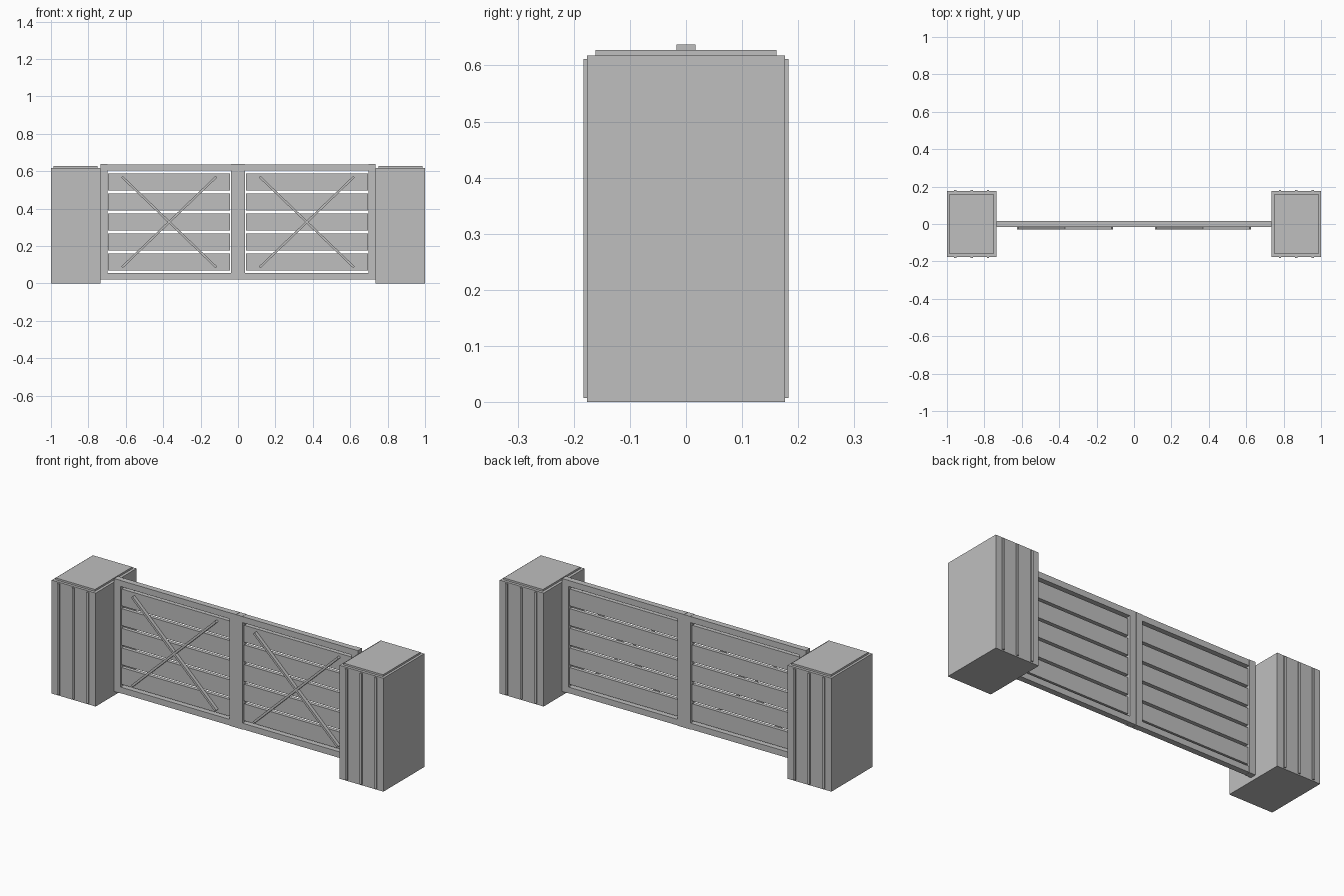
import bpy
import math

if "Cube" in bpy.data.objects:
    bpy.data.objects.remove(bpy.data.objects["Cube"])

grey = bpy.data.materials.new("grey")
grey.diffuse_color = (0.52, 0.52, 0.52, 1)
grey.use_nodes = True
grey.node_tree.nodes["Principled BSDF"].inputs["Base Color"].default_value = grey.diffuse_color


def box(name, x, y, z, tilt=0.0):
    """Box from (min, max) ranges; tilt turns it about the y axis."""
    bpy.ops.mesh.primitive_cube_add(size=1, location=[(a + b) / 2 for a, b in (x, y, z)])
    ob = bpy.context.object
    ob.name = name
    ob.scale = [b - a for a, b in (x, y, z)]
    ob.rotation_euler.y = tilt
    ob.data.materials.append(grey)
    return ob


def span(s, a, b):
    """Range mirrored to side s."""
    return tuple(sorted((s * a, s * b)))


for s, side in ((-1, "left"), (1, "right")):
    # Pier with cap and thin raised strips front and back
    box(f"{side}_pier", span(s, 0.735, 1.0), (-0.176, 0.176), (0, 0.618))
    box(f"{side}_pier_cap", span(s, 0.75, 0.987), (-0.161, 0.161), (0.618, 0.628))
    for i, cx in enumerate((0.78, 0.868, 0.956)):
        for f, face in ((-1, "front"), (1, "back")):
            box(f"{side}_{face}_strip_{i}", span(s, cx - 0.006, cx + 0.006),
                span(f, 0.17, 0.183), (0.007, 0.612))

    # Gate frame
    box(f"{side}_outer_stile", span(s, 0.697, 0.735), (-0.017, 0.017), (0.021, 0.637))
    box(f"{side}_inner_stile", span(s, 0.001, 0.038), (-0.017, 0.017), (0.021, 0.637))
    box(f"{side}_top_rail", span(s, 0.038, 0.697), (-0.016, 0.016), (0.603, 0.636))
    box(f"{side}_bottom_rail", span(s, 0.038, 0.697), (-0.016, 0.016), (0.022, 0.055))

    # Horizontal planks
    for i in range(5):
        cz = 0.114 + i * 0.107
        box(f"{side}_plank_{i}", span(s, 0.044, 0.695), (-0.01, 0.01), (cz - 0.046, cz + 0.046))

    # Crossed braces on the front
    cx, cz, w, h = s * 0.368, 0.328, 0.505, 0.485
    half = math.hypot(w, h) / 2
    for d, word in ((1, "falling"), (-1, "rising")):
        box(f"{side}_{word}_brace", (cx - half, cx + half), (-0.029, -0.009),
            (cz - 0.006, cz + 0.006), d * math.atan2(h, w))
